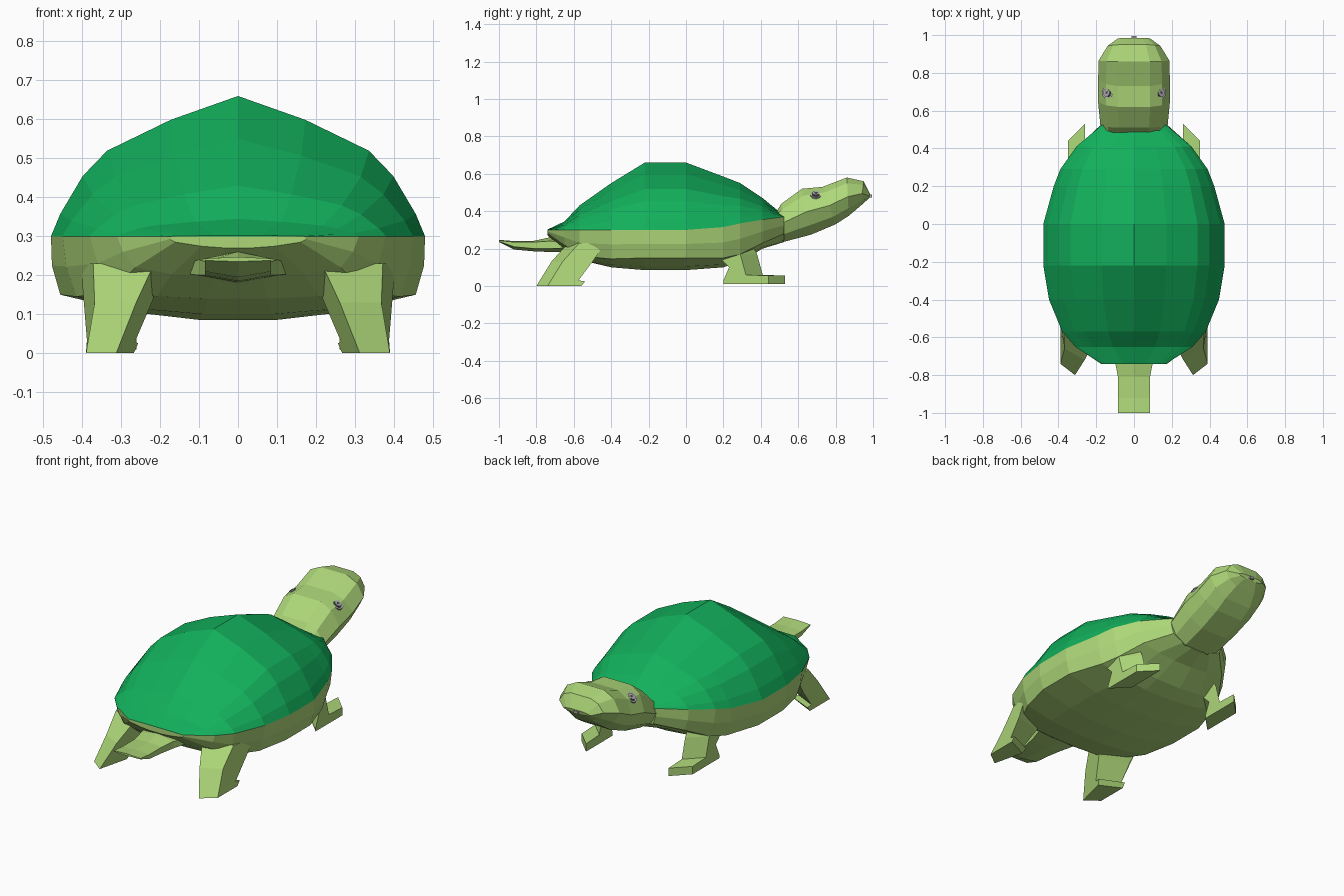
import bpy, bmesh, math
from mathutils import Vector


def material(name, rgb):
    m = bpy.data.materials.new(name)
    m.diffuse_color = (*rgb, 1)
    return m


SHELL = material("shell_green", (0.006, 0.43, 0.105))
SKIN = material("skin_green", (0.42, 0.68, 0.19))
GREY = material("eye_grey", (0.42, 0.42, 0.45))
DARK = material("eye_dark", (0.09, 0.09, 0.10))


def loft(name, rings, mat):
    """Skin closed rings of equal length and cap both ends."""
    bm = bmesh.new()
    loops = [[bm.verts.new(p) for p in r] for r in rings]
    n = len(loops[0])
    for a, b in zip(loops, loops[1:]):
        for i in range(n):
            j = (i + 1) % n
            bm.faces.new((a[i], a[j], b[j], b[i]))
    bm.faces.new(loops[0])
    bm.faces.new(loops[-1])
    bmesh.ops.recalc_face_normals(bm, faces=bm.faces)
    me = bpy.data.meshes.new(name)
    bm.to_mesh(me)
    bm.free()
    me.materials.append(mat)
    ob = bpy.data.objects.new(name, me)
    bpy.context.collection.objects.link(ob)
    return ob


def mirrored(half):
    """Complete a ring from its right half, running from top to bottom."""
    return half + [(-x, y, z) for x, y, z in reversed(half) if x > 1e-6]


# Body stations: y, rim half width, rim z, ridge z, low side z, belly z, low width ratio
STATIONS = [
    (-0.74, 0.17, 0.30, 0.302, 0.285, 0.27, 0.95),
    (-0.65, 0.31, 0.30, 0.345, 0.22, 0.195, 0.85),
    (-0.57, 0.38, 0.30, 0.43, 0.16, 0.14, 0.85),
    (-0.40, 0.45, 0.30, 0.55, 0.145, 0.10, 0.92),
    (-0.22, 0.48, 0.30, 0.66, 0.15, 0.085, 0.95),
    (0.00, 0.48, 0.30, 0.66, 0.15, 0.085, 0.95),
    (0.20, 0.425, 0.315, 0.585, 0.15, 0.10, 0.92),
    (0.29, 0.39, 0.335, 0.55, 0.17, 0.13, 0.90),
    (0.41, 0.305, 0.355, 0.47, 0.23, 0.20, 0.90),
    (0.525, 0.17, 0.37, 0.375, 0.28, 0.235, 0.95),
]
DOME = [(0, 1), (0.36, 0.83), (0.70, 0.61), (0.83, 0.43), (0.95, 0.16), (1, 0)]

# Shell dome
loft("shell", [mirrored([(w * fx, y, zr + (zt - zr) * fz) for fx, fz in DOME])
               for y, w, zr, zt, zl, zb, k in STATIONS], SHELL)

# Underbody with belly plate
loft("underbody", [mirrored([(w, y, zr), (w * (1 + k) / 2 + 0.01 * k, y, (zr + zl) / 2),
                             (w * k, y, zl), (w * 0.55, y, zb + (zl - zb) * 0.3),
                             (w * 0.2, y, zb)])
                   for y, w, zr, zt, zl, zb, k in STATIONS], SKIN)

# Neck and head: top y, top z, bottom y, bottom z, half width
HEAD = [
    (0.46, 0.36, 0.40, 0.27, 0.16),
    (0.51, 0.44, 0.53, 0.238, 0.178),
    (0.62, 0.52, 0.67, 0.275, 0.19),
    (0.73, 0.53, 0.80, 0.33, 0.19),
    (0.86, 0.58, 0.87, 0.375, 0.187),
    (0.95, 0.56, 0.935, 0.43, 0.14),
    (0.985, 0.49, 0.98, 0.47, 0.085),
]
CROSS = [(0.45, 1), (0.78, 0.85), (1, 0.5), (0.82, 0.2), (0.45, 0)]
loft("head", [mirrored([(w * fx, yb + (yt - yb) * f, zb + (zt - zb) * f) for fx, f in CROSS])
              for yt, zt, yb, zb, w in HEAD], SKIN)

# Tail: y, half width, top z, edge z, low edge z, bottom z
TAIL = [
    (-1.0, 0.085, 0.247, 0.243, 0.238, 0.235),
    (-0.92, 0.085, 0.24, 0.235, 0.21, 0.195),
    (-0.81, 0.085, 0.242, 0.235, 0.20, 0.185),
    (-0.73, 0.10, 0.26, 0.24, 0.20, 0.182),
    (-0.58, 0.145, 0.25, 0.23, 0.205, 0.178),
]
loft("tail", [mirrored([(0, y, a), (w, y, b), (w, y, c), (0, y, d)])
              for y, w, a, b, c, d in TAIL], SKIN)

# Leg profiles (y, z) along the inner edge
REAR = [(-0.80, 0), (-0.72, 0.13), (-0.63, 0.23), (-0.49, 0.23), (-0.56, 0.13),
        (-0.635, 0.03), (-0.60, 0.025), (-0.62, 0)]
FRONT = [(0.53, 0.01), (0.53, 0.055), (0.41, 0.06), (0.38, 0.17), (0.33, 0.27),
         (0.24, 0.27), (0.22, 0.20), (0.32, 0.10), (0.29, 0.03), (0.29, 0.01)]

for side, s in (("right", 1), ("left", -1)):
    # Rear legs lean inwards and splay wider at the thigh
    inner = [(s * (0.31 - 0.24 * z - 0.25 * (y + 0.79)), y, z) for y, z in REAR]
    outer = [(s * (0.39 - 0.24 * z + (y + 0.79) * z), y + 0.06, z) for y, z in REAR]
    loft("rear_leg_" + side, [inner, outer], SKIN)

    # Front legs with flat forward feet
    inner = [(s * 0.26, y, z) for y, z in FRONT]
    outer = [(s * 0.35, y - 0.09, z) for y, z in FRONT]
    loft("front_leg_" + side, [inner, outer], SKIN)

    # Eyes: stacked discs tilted outwards
    normal = Vector((s * 0.55, 0, 0.84)).normalized()
    u = Vector((0, 1, 0))
    v = normal.cross(u)
    centre = Vector((s * 0.138, 0.695, 0.487))
    for part, r, h, mat in (("eye_rim", 0.034, 0.006, GREY), ("eye_ring", 0.024, 0.009, DARK),
                            ("eye_ball", 0.019, 0.013, GREY), ("pupil", 0.007, 0.015, DARK)):
        rings = [[centre + normal * d + (u * math.cos(a) + v * math.sin(a)) * r
                  for a in [math.tau * i / 12 for i in range(12)]] for d in (-0.02, h)]
        loft(part + "_" + side, rings, mat)

# Small nose tip
loft("nose", [[(x, y, z) for x, z in ((-0.012, 0.474), (0.012, 0.474), (0.012, 0.488), (-0.012, 0.488))]
              for y in (0.97, 0.995)], GREY)
